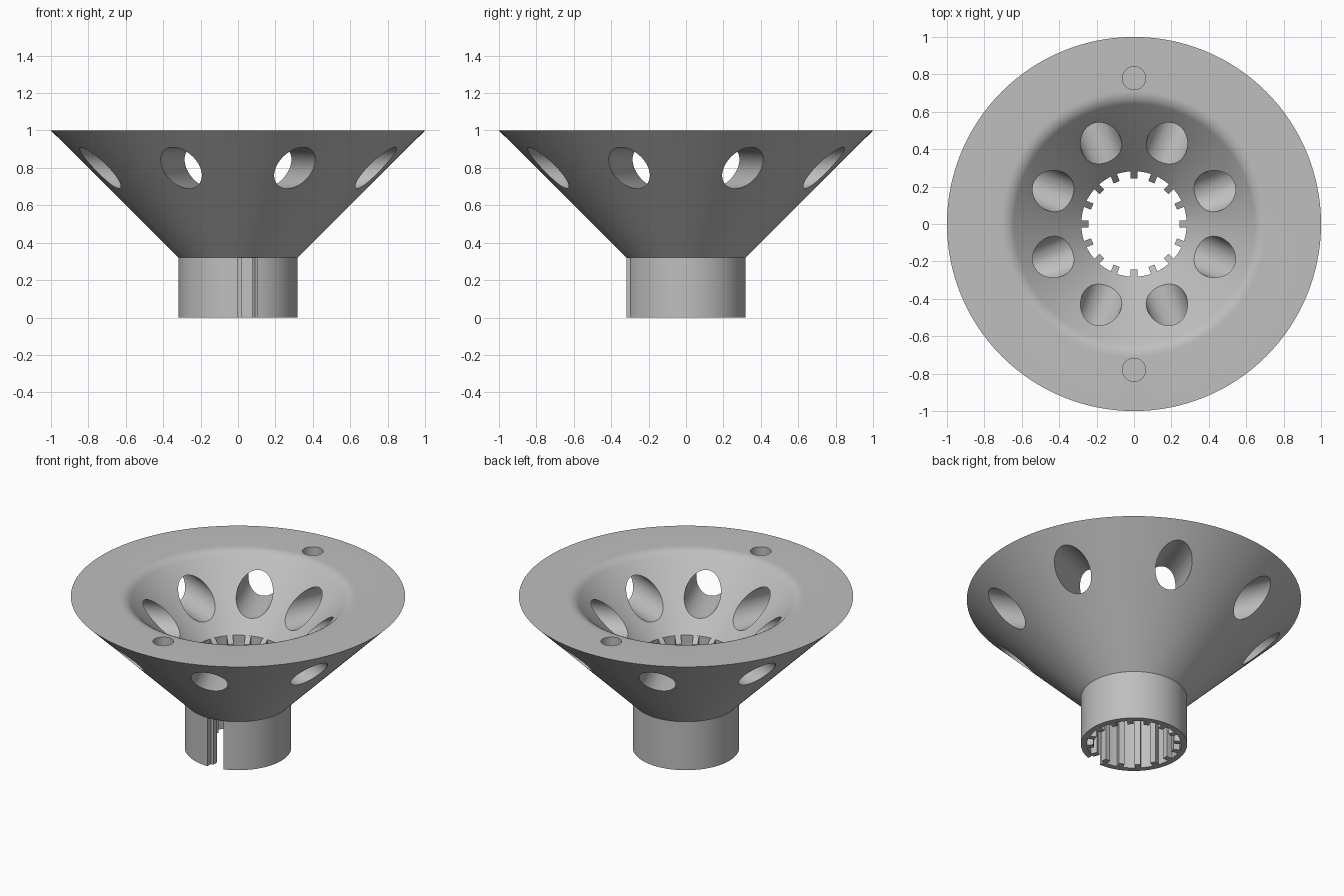
import bpy, bmesh, math
from mathutils import Matrix, Vector

if "Cube" in bpy.data.objects:
    bpy.data.objects.remove(bpy.data.objects["Cube"], do_unlink=True)

grey = bpy.data.materials.new("plain grey")
grey.use_nodes = True
COLOUR = (0.52, 0.52, 0.52, 1)
grey.diffuse_color = COLOUR
grey.node_tree.nodes["Principled BSDF"].inputs["Base Color"].default_value = COLOUR

TUBE_R, BORE_R, TOOTH_R = 0.318, 0.282, 0.242
NECK_Z = 0.32
LIP_R = 0.67                      # where the inner cone would meet the top face
BORE_Z = 1 - (LIP_R - BORE_R)     # inner cone rises at 45 degrees


def make_object(name, bm):
    bmesh.ops.recalc_face_normals(bm, faces=bm.faces)
    mesh = bpy.data.meshes.new(name)
    bm.to_mesh(mesh)
    bm.free()
    mesh.materials.append(grey)
    obj = bpy.data.objects.new(name, mesh)
    bpy.context.collection.objects.link(obj)
    return obj


def add_cylinder(bm, radius, depth, matrix, sides=48):
    bmesh.ops.create_cone(bm, cap_ends=True, segments=sides, radius1=radius,
                          radius2=radius, depth=depth, matrix=matrix)


def turn(angle):
    return Matrix.Rotation(angle, 4, 'Z')


# Funnel and neck: one closed profile, with a rounded inner lip, spun about z
profile = [(BORE_R, 0), (TUBE_R, 0), (TUBE_R, NECK_Z), (1, 1)]
ROUND = 0.1
lip_centre = LIP_R + ROUND * math.tan(math.pi / 8)
for i in range(9):
    a = math.radians(90 + 45 * i / 8)
    profile.append((lip_centre + ROUND * math.cos(a), 1 - ROUND + ROUND * math.sin(a)))
profile.append((BORE_R, BORE_Z))

bm = bmesh.new()
verts = [bm.verts.new((r, 0, z)) for r, z in profile]
edges = [bm.edges.new((v, verts[i - 1])) for i, v in enumerate(verts)]
bmesh.ops.spin(bm, geom=verts + edges, cent=(0, 0, 0), axis=(0, 0, 1),
               angle=2 * math.pi, steps=128)
bmesh.ops.remove_doubles(bm, verts=bm.verts, dist=0.0001)
funnel = make_object("funnel", bm)

# Cutters: eight side holes, two blind pin holes and the neck slot
bm = bmesh.new()
for i in range(8):
    place = turn(math.radians(22.5 + 45 * i)) @ Matrix.Translation((0.7, 0, 0.8))
    add_cylinder(bm, 0.11, 0.8, place @ Matrix.Rotation(math.pi / 2, 4, 'Y'))
for side in (-1, 1):
    add_cylinder(bm, 0.062, 0.2, Matrix.Translation((0, 0.78 * side, 1)))
slot_size = Vector((0.105, 0.2, 0.418))
bmesh.ops.create_cube(bm, size=1, matrix=Matrix.Translation((0.0525, -0.32, 0.109))
                      @ Matrix.Diagonal(slot_size.to_4d()))
cutter = make_object("hole_cutter", bm)
cutter.hide_render = True

cut = funnel.modifiers.new("holes", 'BOOLEAN')
cut.operation = 'DIFFERENCE'
cut.solver = 'EXACT'
cut.object = cutter
bpy.context.view_layer.objects.active = funnel
bpy.ops.object.modifier_apply(modifier=cut.name)
bpy.data.objects.remove(cutter, do_unlink=True)

# Spline teeth: sixteen bars along the bore, tops sloped like the inner cone
bm = bmesh.new()
HALF = 0.0175
for i in range(16):
    spin = turn(2 * math.pi * i / 16)
    corners = [(TOOTH_R, -HALF), (BORE_R, -HALF), (BORE_R, HALF), (TOOTH_R, HALF)]
    low = [bm.verts.new(spin @ Vector((x, y, 0))) for x, y in corners]
    high = [bm.verts.new(spin @ Vector((x, y, BORE_Z + x - BORE_R))) for x, y in corners]
    bm.faces.new(low)
    bm.faces.new(high)
    for j in range(4):
        bm.faces.new((low[j - 1], low[j], high[j], high[j - 1]))
make_object("spline_teeth", bm)

# Smooth round surfaces, sharp rims
bpy.ops.object.select_all(action='DESELECT')
funnel.select_set(True)
bpy.context.view_layer.objects.active = funnel
bpy.ops.object.shade_smooth_by_angle(angle=math.radians(30))
